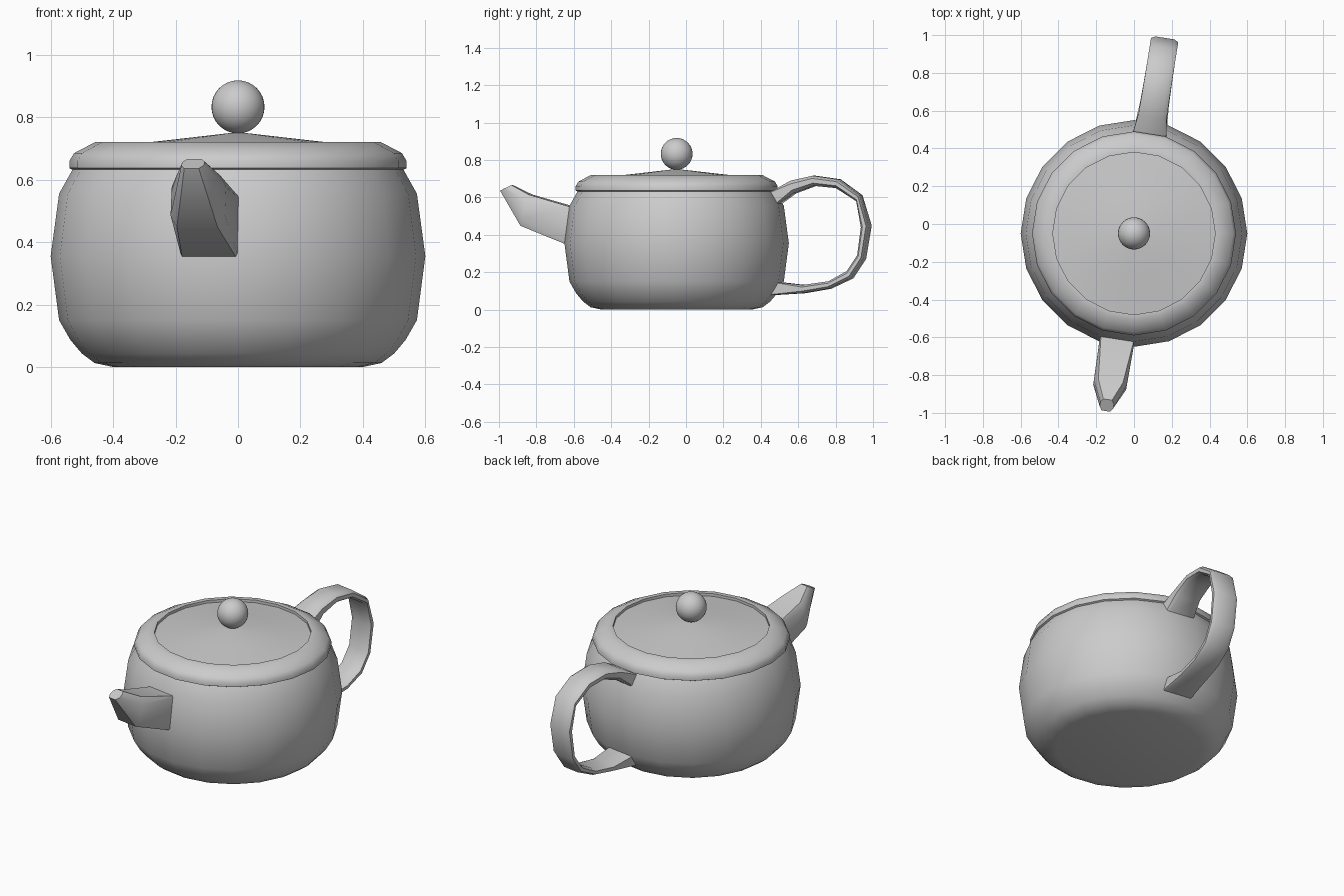
import bpy, math
from mathutils import Vector

if "Cube" in bpy.data.objects:
    bpy.data.objects.remove(bpy.data.objects["Cube"])

CY = -0.05          # body axis in y
SIDES = 20
YAW = math.radians(9)


def make(name, verts, faces, angle=40):
    me = bpy.data.meshes.new(name)
    me.from_pydata(verts, [], faces)
    me.validate()
    ob = bpy.data.objects.new(name, me)
    bpy.context.collection.objects.link(ob)
    bpy.ops.object.select_all(action='DESELECT')
    ob.select_set(True)
    bpy.context.view_layer.objects.active = ob
    bpy.ops.object.mode_set(mode='EDIT')
    bpy.ops.mesh.select_all(action='SELECT')
    bpy.ops.mesh.normals_make_consistent(inside=False)
    bpy.ops.object.mode_set(mode='OBJECT')
    bpy.ops.object.shade_smooth_by_angle(angle=math.radians(angle))
    return ob


def skin(name, rings, angle=40):
    """Join equal-length rings of points and cap both ends."""
    n = len(rings[0])
    verts = [p for r in rings for p in r]
    faces = [(i * n + j, i * n + (j + 1) % n, (i + 1) * n + (j + 1) % n, (i + 1) * n + j)
             for i in range(len(rings) - 1) for j in range(n)]
    faces += [tuple(range(n)), tuple(range(len(verts) - n, len(verts)))]
    return make(name, verts, faces, angle)


def lathe(name, profile, angle=40):
    ring = [2 * math.pi * k / SIDES for k in range(SIDES)]
    return skin(name, [[(r * math.cos(a), CY + r * math.sin(a), z) for a in ring]
                       for r, z in profile], angle)


def arm(name, rows, side):
    """Chamfered band leaving the body radially; row = outer r,z, inner r,z, half width, chamfer."""
    d = Vector((math.sin(YAW), math.cos(YAW), 0)) * side
    w = Vector((math.cos(YAW), -math.sin(YAW), 0))
    rings = []
    for r1, z1, r2, z2, hw, c in rows:
        ring = []
        k, e = 1 - c, c * 0.9
        for u, v in ((-k, 0), (k, 0), (1, e), (1, 1 - e), (k, 1), (-k, 1), (-1, 1 - e), (-1, e)):
            p = d * (r1 + (r2 - r1) * v) + w * (u * hw)
            ring.append((p.x, p.y + CY, z1 + (z2 - z1) * v))
        rings.append(ring)
    return skin(name, rings, 50)


# Pot body with rolled rim
lathe("pot_body", [(0.40, 0), (0.46, 0.013), (0.50, 0.043), (0.537, 0.087), (0.573, 0.15),
                   (0.60, 0.355), (0.573, 0.555), (0.53, 0.632), (0.54, 0.637), (0.54, 0.66),
                   (0.525, 0.685), (0.458, 0.72), (0.43, 0.72), (0.43, 0.69)])

# Shallow conical lid
lathe("lid", [(0.43, 0.69), (0.43, 0.704), (0.22, 0.727), (0.02, 0.75)])

# Round knob
bpy.ops.mesh.primitive_uv_sphere_add(segments=32, ring_count=16, radius=0.085,
                                     location=(0, CY, 0.833))
bpy.context.object.name = "lid_knob"
bpy.ops.object.shade_smooth()

# Spout: base, knee, tip
arm("spout", [(0.55, 0.55, 0.57, 0.35, 0.09, 0.04),
              (0.575, 0.553, 0.60, 0.355, 0.092, 0.06),
              (0.79, 0.615, 0.835, 0.448, 0.088, 0.25),
              (0.89, 0.666, 0.952, 0.636, 0.036, 0.35)], -1)

# Looped handle, from upper joint round to lower joint
arm("handle", [(0.525, 0.632, 0.535, 0.55, 0.089, 0.05),
               (0.625, 0.69, 0.64, 0.622, 0.076, 0.28),
               (0.745, 0.716, 0.75, 0.662, 0.074, 0.3),
               (0.88, 0.697, 0.87, 0.65, 0.073, 0.3),
               (0.998, 0.612, 0.98, 0.58, 0.073, 0.3),
               (1.048, 0.45, 1.005, 0.44, 0.073, 0.3),
               (1.018, 0.272, 0.985, 0.29, 0.073, 0.3),
               (0.95, 0.168, 0.928, 0.206, 0.073, 0.3),
               (0.83, 0.112, 0.83, 0.152, 0.074, 0.3),
               (0.69, 0.088, 0.69, 0.132, 0.077, 0.28),
               (0.525, 0.078, 0.545, 0.148, 0.088, 0.05)], 1)
